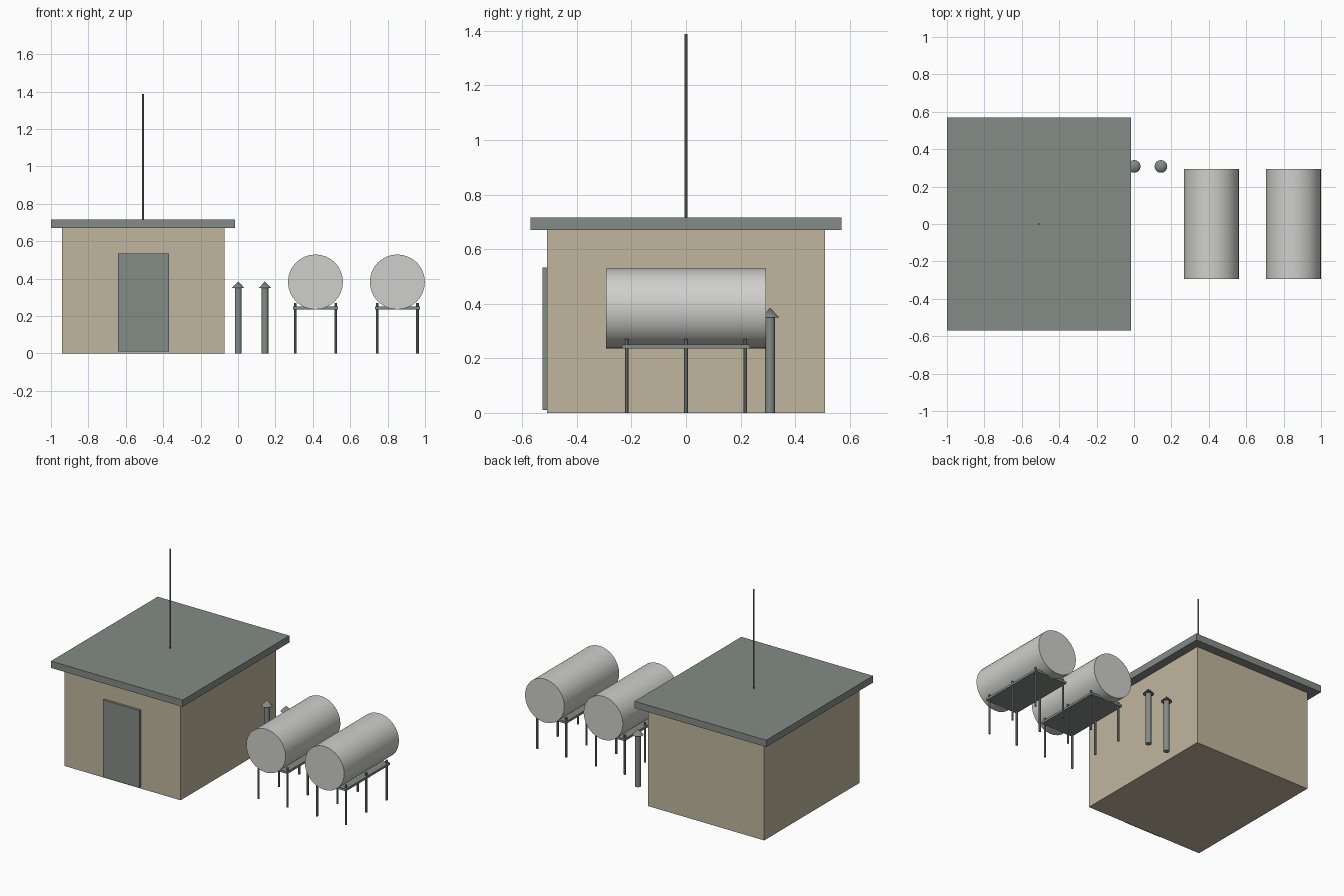
import bpy
import math

cube = bpy.data.objects.get("Cube")
if cube:
    bpy.data.objects.remove(cube, do_unlink=True)


def material(name, rgb):
    m = bpy.data.materials.new(name)
    m.use_nodes = True
    m.diffuse_color = (*rgb, 1)
    m.node_tree.nodes["Principled BSDF"].inputs["Base Color"].default_value = (*rgb, 1)
    return m


TAN = material("tan wall", (0.53, 0.47, 0.34))
GREEN_GREY = material("green grey metal", (0.23, 0.26, 0.24))
SILVER = material("silver tank", (0.62, 0.62, 0.61))


def finish(name, mat):
    ob = bpy.context.object
    ob.name = name
    ob.data.materials.append(mat)
    return ob


def box(name, x, y, z, mat):
    """Box from (min, max) ranges."""
    mid = [(a + b) / 2 for a, b in (x, y, z)]
    bpy.ops.mesh.primitive_cube_add(size=1, location=mid)
    bpy.context.object.scale = [b - a for a, b in (x, y, z)]
    bpy.ops.object.transform_apply(location=False, rotation=False, scale=True)
    return finish(name, mat)


def post(name, x, y, z0, z1, radius, mat, sides=12, tip=None):
    """Upright cylinder, or a cone when a tip radius is given."""
    bpy.ops.mesh.primitive_cone_add(
        vertices=sides, radius1=radius, radius2=radius if tip is None else tip,
        depth=z1 - z0, location=(x, y, (z0 + z1) / 2))
    bpy.ops.object.shade_smooth_by_angle(angle=math.radians(35))
    return finish(name, mat)


# Building
box("walls", (-0.942, -0.072), (-0.51, 0.51), (0, 0.67), TAN)
box("roof", (-1, -0.015), (-0.57, 0.57), (0.67, 0.716), GREEN_GREY)
box("door", (-0.642, -0.37), (-0.526, -0.5), (0.01, 0.533), GREEN_GREY)
post("roof_mast", -0.508, 0, 0.71, 1.388, 0.005, GREEN_GREY, 8)

# Vent pipes with conical caps
for i, x in enumerate((0.001, 0.144), 1):
    post(f"vent_pipe_{i}", x, 0.308, 0, 0.35, 0.018, GREEN_GREY, 16)
    post(f"vent_cap_{i}", x, 0.308, 0.349, 0.385, 0.034, GREEN_GREY, 16, tip=0)

# Tanks on legged stands
for i, x in enumerate((0.414, 0.852), 1):
    bpy.ops.mesh.primitive_cylinder_add(
        vertices=32, radius=0.147, depth=0.586, location=(x, 0, 0.382),
        rotation=(math.pi / 2, 0, 0))
    bpy.ops.object.shade_smooth_by_angle(angle=math.radians(35))
    finish(f"tank_{i}", SILVER)
    box(f"stand_plate_{i}", (x - 0.12, x + 0.12), (-0.235, 0.235), (0.235, 0.25), GREEN_GREY)
    for side, dx in (("right", -0.108), ("left", 0.108)):
        for row, y in (("front", -0.217), ("middle", 0), ("back", 0.217)):
            post(f"stand_leg_{i}_{row}_{side}", x + dx, y, 0, 0.27, 0.007, GREEN_GREY, 8)
